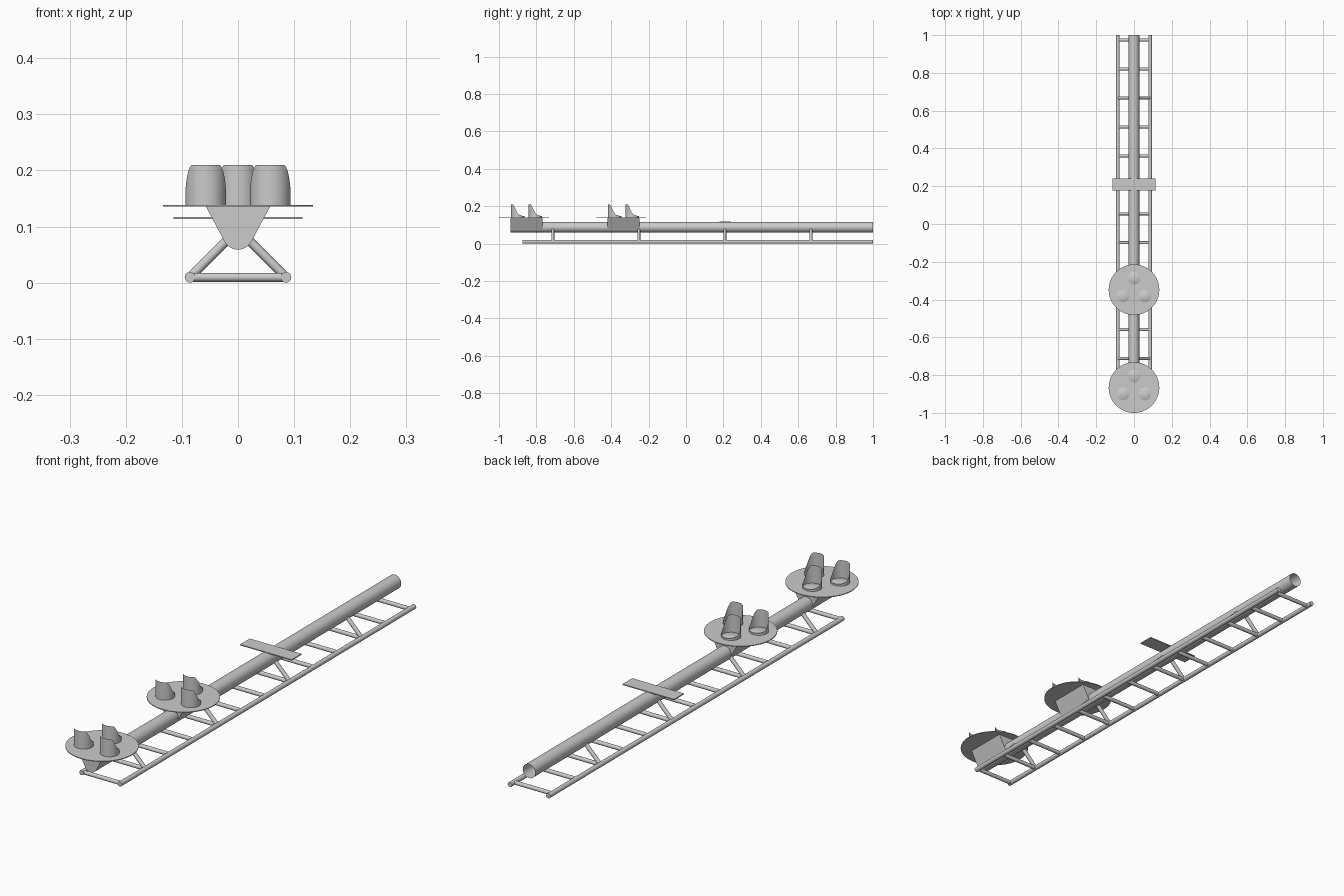
import bpy, bmesh, math
from mathutils import Vector

if "Cube" in bpy.data.objects:
    bpy.data.objects.remove(bpy.data.objects["Cube"])


def finish(name, bm, smooth=True):
    bmesh.ops.recalc_face_normals(bm, faces=bm.faces)
    me = bpy.data.meshes.new(name)
    bm.to_mesh(me)
    bm.free()
    ob = bpy.data.objects.new(name, me)
    bpy.context.collection.objects.link(ob)
    if smooth:
        bpy.ops.object.select_all(action='DESELECT')
        ob.select_set(True)
        bpy.context.view_layer.objects.active = ob
        bpy.ops.object.shade_smooth_by_angle(angle=math.radians(35))
    return ob


def rod(name, a, b, r, n=20, caps=True):
    a, b = Vector(a), Vector(b)
    d = b - a
    bm = bmesh.new()
    bmesh.ops.create_cone(bm, cap_ends=caps, segments=n, radius1=r, radius2=r, depth=d.length)
    mat = d.to_track_quat('Z', 'Y').to_matrix().to_4x4()
    mat.translation = (a + b) / 2
    bm.transform(mat)
    return finish(name, bm)


def prism(name, profile, y0, y1):
    # x-z profile extruded along y
    bm = bmesh.new()
    f = bm.faces.new([bm.verts.new((x, y0, z)) for x, z in profile])
    ext = bmesh.ops.extrude_face_region(bm, geom=[f])['geom']
    bmesh.ops.translate(bm, vec=(0, y1 - y0, 0), verts=[v for v in ext if isinstance(v, bmesh.types.BMVert)])
    return finish(name, bm, False)


# side profile of the visor cut: offset from visor centre, height
CUT = [(-0.036, 0.21), (-0.026, 0.21), (-0.021, 0.204), (-0.015, 0.192), (-0.005, 0.17),
       (0.002, 0.159), (0.010, 0.153), (0.022, 0.149), (0.037, 0.146)]


def cut_height(y):
    for (y0, z0), (y1, z1) in zip(CUT, CUT[1:]):
        if y <= y1:
            return z0 + (z1 - z0) * (y - y0) / (y1 - y0)
    return CUT[-1][1]


def visor(cx, cy, r=0.036, n=48):
    bm = bmesh.new()
    low, top = [], []
    for i in range(n):
        t = 2 * math.pi * i / n
        x, y = r * math.cos(t), r * math.sin(t)
        low.append(bm.verts.new((cx + x, cy + y, 0.137)))
        top.append(bm.verts.new((cx + x, cy + y, cut_height(y))))
    for i in range(n):
        j = (i + 1) % n
        bm.faces.new((low[i], low[j], top[j], top[i]))
    finish("visor", bm)


def lens(cx, cy, r=0.035, n=32):
    bm = bmesh.new()
    rings = []
    for k in range(4):
        a = k / 4
        rr, z = r * (1 - a), 0.138 + 0.007 * (1 - (1 - a) ** 2)
        rings.append([bm.verts.new((cx + rr * math.cos(2 * math.pi * i / n),
                                    cy + rr * math.sin(2 * math.pi * i / n), z)) for i in range(n)])
    tip = bm.verts.new((cx, cy, 0.145))
    for i in range(n):
        j = (i + 1) % n
        for p, q in zip(rings, rings[1:]):
            bm.faces.new((p[i], p[j], q[j], q[i]))
        bm.faces.new((rings[-1][i], rings[-1][j], tip))
    finish("lens", bm)


# main tube, open at the back, capped at the front
rod("main_tube", (0, -0.938, 0.087), (0, 1, 0.087), 0.028, 40, False)
rod("tube_front_cap", (0, -0.939, 0.087), (0, -0.937, 0.087), 0.028, 40)

# ladder rails, rungs and diagonal struts
for s in (-1, 1):
    rod("ladder_rail", (s * 0.0855, -0.875, 0.0095), (s * 0.0855, 1, 0.0095), 0.0095)
for k in range(13):
    y = 0.974 - 0.1533 * k
    rod("ladder_rung", (-0.0855, y, 0.0095), (0.0855, y, 0.0095), 0.008)
    if k % 3 == 2:
        for s in (-1, 1):
            rod("strut", (s * 0.0855, y, 0.0095), (s * 0.015, y, 0.08), 0.008)

# flat cross plate
prism("cross_plate", [(-0.115, 0.113), (0.115, 0.113), (0.115, 0.117), (-0.115, 0.117)], 0.178, 0.24)

# two signal heads: bracket, round backplate, three hooded lamps
for cy in (-0.866, -0.348):
    prism("head_bracket", [(-0.058, 0.137), (0.058, 0.137), (0.026, 0.077), (-0.026, 0.077)],
          cy - 0.073, cy + 0.1)
    rod("backplate", (0, cy, 0.1355), (0, cy, 0.1385), 0.134, 64)
    for dx, dy in ((0, 0.061), (-0.0575, -0.034), (0.0575, -0.034)):
        visor(dx, cy + dy)
        lens(dx, cy + dy)
